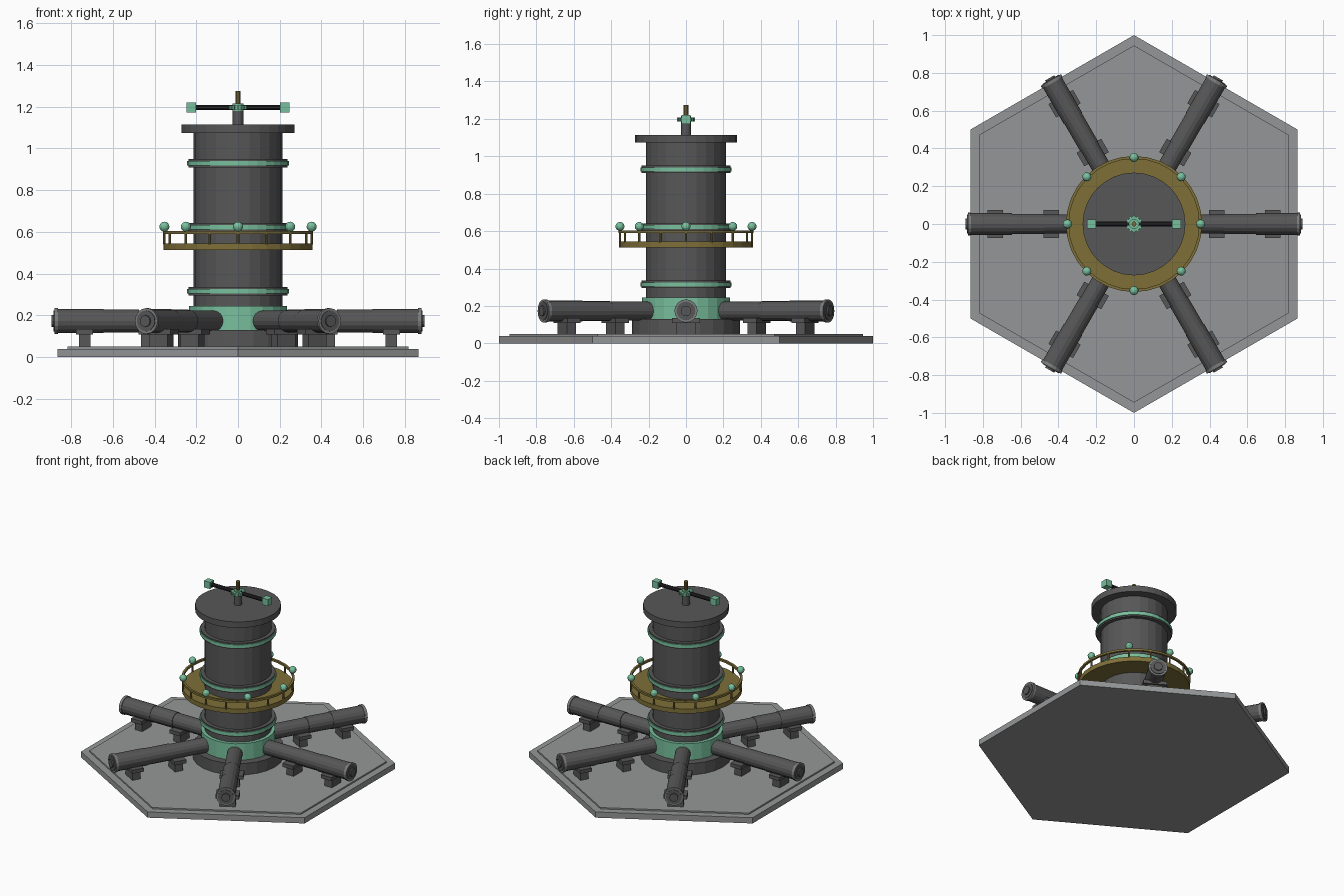
import bpy, math
from mathutils import Matrix, Vector

if "Cube" in bpy.data.objects:
    bpy.data.objects.remove(bpy.data.objects["Cube"])


def material(name, rgb):
    m = bpy.data.materials.new(name)
    m.diffuse_color = (*rgb, 1)
    m.use_nodes = True
    m.node_tree.nodes["Principled BSDF"].inputs["Base Color"].default_value = m.diffuse_color
    return m


STONE = material("base grey", (0.30, 0.305, 0.31))
IRON = material("dark iron", (0.095, 0.095, 0.097))
STEEL = material("rim steel", (0.20, 0.205, 0.21))
GREEN = material("verdigris green", (0.19, 0.53, 0.34))
BRASS = material("dull brass", (0.21, 0.16, 0.04))
BLACK = material("black bar", (0.02, 0.02, 0.02))


def lathe(name, profile, mat, n=24, closed=False, rot=0.0, xf=None):
    """Spin an (r, z) profile; open profiles get capped, closed ones form rings."""
    verts, faces = [], []
    for r, z in profile:
        for i in range(n):
            a = rot + 2 * math.pi * i / n
            v = Vector((r * math.cos(a), r * math.sin(a), z))
            verts.append(xf @ v if xf else v)
    k = len(profile)
    for j in range(k if closed else k - 1):
        q = (j + 1) % k
        for i in range(n):
            t = (i + 1) % n
            faces.append((j * n + i, j * n + t, q * n + t, q * n + i))
    if not closed:
        faces.append(tuple(reversed(range(n))))
        faces.append(tuple(range((k - 1) * n, k * n)))
    me = bpy.data.meshes.new(name)
    me.from_pydata(verts, [], faces)
    me.materials.append(mat)
    ob = bpy.data.objects.new(name, me)
    bpy.context.collection.objects.link(ob)
    return ob


def cyl(name, r, z0, z1, mat, n=24, xf=None):
    return lathe(name, [(r, z0), (r, z1)], mat, n, xf=xf)


def ring(name, r0, r1, z0, z1, mat, n=32):
    return lathe(name, [(r0, z0), (r1, z0), (r1, z1), (r0, z1)], mat, n, True)


def box(name, centre, size, mat, angle=0.0):
    xf = Matrix.Rotation(angle, 4, 'Z') @ Matrix.Translation(centre) @ Matrix.Diagonal((*size, 1))
    s = math.sqrt(0.5)
    return lathe(name, [(s, -0.5), (s, 0.5)], mat, 4, rot=math.pi / 4, xf=xf)


# hexagonal base with a raised inset step
lathe("base_plate", [(1, 0), (1, 0.04), (0.945, 0.04), (0.945, 0.05)], STONE, 6, rot=math.pi / 2)

# central column
cyl("column_foot", 0.288, 0.05, 0.13, IRON)
cyl("column", 0.213, 0.13, 1.075, IRON)
cyl("column_cap", 0.272, 1.073, 1.115, IRON, 32)
cyl("green_collar", 0.236, 0.13, 0.245, GREEN)
for z in (0.315, 0.622, 0.93):
    ring("column_band", 0.2, 0.238, z - 0.02, z + 0.02, IRON)
    ring("green_stripe", 0.2, 0.244, z - 0.011, z + 0.011, GREEN)

# gallery with railing
ring("gallery_floor", 0.2, 0.357, 0.513, 0.545, BRASS)
ring("gallery_rail", 0.345, 0.36, 0.59, 0.604, BRASS)
for i in range(16):
    a = math.pi * i / 8
    x, y = 0.353 * math.cos(a), 0.353 * math.sin(a)
    cyl("rail_post", 0.006, 0.54, 0.6, BRASS, 8, Matrix.Translation((x, y, 0)))
    if i % 2 == 0:
        bpy.ops.mesh.primitive_uv_sphere_add(segments=12, ring_count=8, radius=0.024,
                                             location=(x, y, 0.625))
        bpy.context.object.name = "rail_ball"
        bpy.context.object.data.materials.append(GREEN)

# six radial pipes on cradles
for i in range(6):
    a = math.pi * i / 3
    xf = (Matrix.Rotation(a, 4, 'Z') @ Matrix.Translation((0, 0, 0.173))
          @ Matrix.Rotation(math.pi / 2, 4, 'Y'))
    lathe("pipe", [(0.05, 0.18), (0.05, 0.475), (0.054, 0.475), (0.054, 0.645),
                   (0.057, 0.645), (0.057, 0.87)], IRON, 16, xf=xf)
    cyl("pipe_rim", 0.062, 0.862, 0.88, STEEL, 16, xf)
    cyl("pipe_end_plate", 0.05, 0.87, 0.884, IRON, 16, xf)
    cyl("pipe_end_nub", 0.028, 0.88, 0.893, IRON, 12, xf)
    for r in (0.437, 0.735):
        box("cradle_leg", (r, 0, 0.08), (0.056, 0.1, 0.07), IRON, a)
        box("cradle_pad", (r, 0, 0.122), (0.082, 0.15, 0.025), IRON, a)

# rotor on top
cyl("mast", 0.026, 1.11, 1.18, IRON, 12)
cyl("rotor_hub", 0.026, 1.175, 1.215, GREEN, 12)
cyl("rotor_gear", 0.04, 1.186, 1.207, GREEN, 16)
for i in range(12):
    box("gear_tooth", (0.041, 0, 1.1965), (0.012, 0.011, 0.021), GREEN, math.pi * i / 6)
cyl("mast_tip", 0.013, 1.21, 1.275, BRASS, 10)
cyl("rotor_bar", 0.013, -0.22, 0.22, BLACK, 10,
    Matrix.Translation((0, 0, 1.1965)) @ Matrix.Rotation(math.pi / 2, 4, 'Y'))
for s in (-1, 1):
    box("rotor_weight", (s * 0.225, 0, 1.1965), (0.046, 0.046, 0.046), GREEN)
